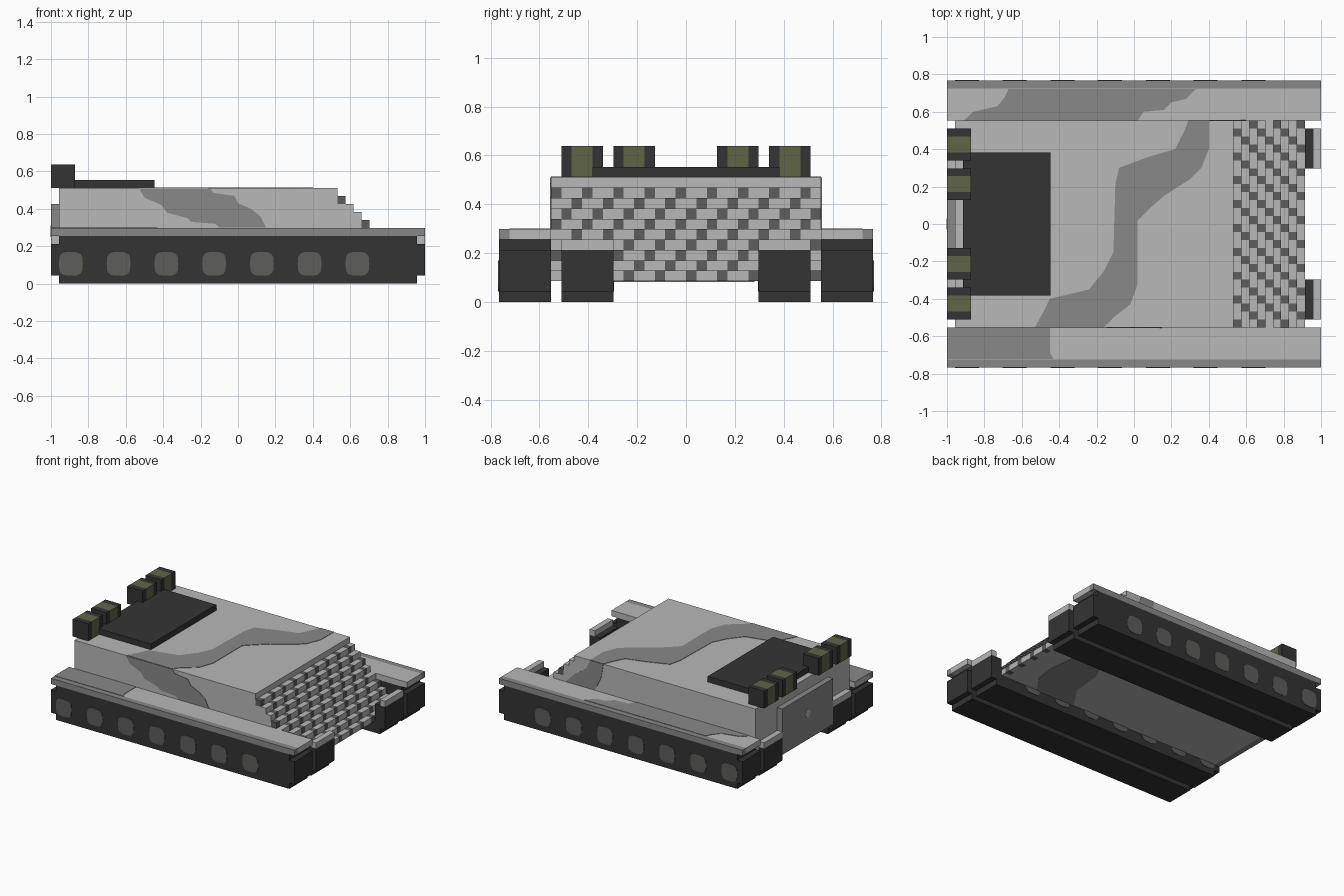
import bpy, bmesh, math
from mathutils import Vector

old = bpy.data.objects.get("Cube")
if old:
    bpy.data.objects.remove(old, do_unlink=True)

U = 2 / 47                       # grid unit of the blocky design


def X(i): return -1 + i * U
def Y(j): return (j - 18) * U
def Z(k): return k * U


def material(name, r, g, b):
    m = bpy.data.materials.new(name)
    m.use_nodes = True
    m.diffuse_color = (r, g, b, 1)
    m.node_tree.nodes["Principled BSDF"].inputs["Base Color"].default_value = (r, g, b, 1)
    return m


LIGHT = material("light grey paint", 0.48, 0.48, 0.48)
CAMO = material("dark grey camouflage", 0.25, 0.25, 0.25)
BLACK = material("black track", 0.034, 0.034, 0.034)
WHEEL = material("wheel grey", 0.11, 0.11, 0.10)
OLIVE = material("olive canister", 0.118, 0.13, 0.062)
CHECK = material("checker grey", 0.11, 0.11, 0.11)


def finish(name, bm, *mats):
    bmesh.ops.recalc_face_normals(bm, faces=bm.faces[:])
    me = bpy.data.meshes.new(name)
    bm.to_mesh(me)
    bm.free()
    for m in mats:
        me.materials.append(m)
    ob = bpy.data.objects.new(name, me)
    bpy.context.scene.collection.objects.link(ob)
    return ob


def add_box(bm, i0, i1, j0, j1, k0, k1, mat=0):
    lo = Vector((X(i0), Y(j0), Z(k0)))
    hi = Vector((X(i1), Y(j1), Z(k1)))
    verts = bmesh.ops.create_cube(bm, size=1)["verts"]
    for v in verts:
        v.co = Vector(((lo[a] + hi[a]) / 2 + v.co[a] * (hi[a] - lo[a]) for a in range(3)))
    for f in {f for v in verts for f in v.link_faces}:
        f.material_index = mat


def box(name, mat, *span):
    bm = bmesh.new()
    add_box(bm, *span)
    return finish(name, bm, mat)


def prism(name, mat, pts, axis, a, b):
    """Extrude a flat outline along an axis from a to b."""
    def place(p, t):
        c = list(p)
        c.insert(axis, t)
        return c
    bm = bmesh.new()
    face = bm.faces.new([bm.verts.new(place(p, a)) for p in pts])
    ext = bmesh.ops.extrude_face_region(bm, geom=[face])["geom"]
    for v in ext:
        if isinstance(v, bmesh.types.BMVert):
            v.co[axis] = b
    return finish(name, bm, mat)


def plate(name, mat, pts, axis, at):
    return prism(name, mat, pts, axis, at - 0.003, at + 0.003)


# Hull with a staircase nose
steps = [(X(1), Z(2)), (X(1), Z(12)), (X(36), Z(12)), (X(36), Z(11))]
for k in range(10, 1, -1):
    if k < 10:
        steps.append((X(46 - k), Z(k + 1)))
    steps.append((X(46 - k), Z(k)))
prism("hull", LIGHT, steps, 1, Y(5), Y(31))

# Checkered blocks on each stair
bm = bmesh.new()
for k in range(2, 11):
    for j in range(5, 31):
        add_box(bm, 46 - k, 47 - k, j, j + 1, k, k + 1, 1 if (j - k) % 3 == 1 else 0)
finish("nose_checker_blocks", bm, LIGHT, CHECK)

# Tracks, end blocks, fenders and wheels on both sides
wheel_shape = []
for n in range(16):
    t = math.tau * n / 16
    c, s = math.cos(t), math.sin(t)
    wheel_shape.append((math.copysign(abs(c) ** 0.6, c) * 1.5 * U,
                        math.copysign(abs(s) ** 0.6, s) * 1.5 * U))

for side, sgn in (("right", -1), ("left", 1)):
    def span(j0, j1):
        return (j0, j1) if sgn < 0 else (36 - j1, 36 - j0)

    box(side + "_outer_track", BLACK, 1, 46, *span(0, 5), 0, 6)
    box(side + "_outer_track_ends", BLACK, 0, 47, *span(0, 5), 1, 5)
    bm = bmesh.new()
    add_box(bm, 1, 46, *span(6, 11), 0, 2)
    add_box(bm, 45, 46, *span(6, 11), 0, 5)
    add_box(bm, 46, 47, *span(6, 11), 1, 5)
    add_box(bm, 0, 1, *span(6, 11), 1, 5)
    finish(side + "_inner_track", bm, BLACK)
    for end, i in (("rear", 0), ("nose", 46)):
        box(f"{side}_{end}_mudguard", LIGHT, i, i + 1, *span(6, 11), 5, 6)
    box(side + "_fender", LIGHT, 0, 47, *span(1, 5), 6, 7)
    box(side + "_fender_edge", CAMO, 0, 47, *span(0, 1), 6, 7)
    for n in range(7):
        pts = [(X(2.5 + 6 * n) + p, Z(2.5) + q) for p, q in wheel_shape]
        plate(f"{side}_outer_wheel_{n + 1}", WHEEL, pts, 1, sgn * 18 * U)
        plate(f"{side}_inner_wheel_{n + 1}", WHEEL, pts, 1, sgn * 7 * U)

    # Banded canisters at the rear
    for n, j in enumerate((6, 11)):
        bm = bmesh.new()
        j0, j1 = span(j, j + 4)
        add_box(bm, 0, 3, j0, j0 + 1, 12, 15, 0)
        add_box(bm, 0, 3, j0 + 1, j1 - 1, 12, 15, 1)
        add_box(bm, 0, 3, j1 - 1, j1, 12, 15, 0)
        finish(f"{side}_canister_{n + 1}", bm, BLACK, OLIVE)

# Engine deck and rear plate
box("engine_deck", BLACK, 2, 13, 9, 27, 12, 13)
box("rear_plate", CAMO, 0, 1, 11, 25, 2, 10)
plate("rear_plate_cap", LIGHT, [(0.03 * math.cos(math.tau * n / 12), 0.28 + 0.03 * math.sin(math.tau * n / 12))
                                for n in range(12)], 0, X(0))

# Camouflage patches
plate("roof_camouflage", CAMO, [
    (.29, .553), (.27, .5), (.22, .4), (.08, .36), (-.08, .3), (-.1, .21), (-.11, -.15),
    (-.16, -.25), (-.24, -.35), (-.45, -.4), (-.49, -.48), (-.53, -.553), (-.16, -.553),
    (-.11, -.5), (-.02, -.43), (.02, -.32), (.02, .02), (.08, .08), (.16, .15), (.3, .24),
    (.36, .3), (.4, .4), (.4, .553)], 2, Z(12))
plate("right_side_camouflage", CAMO, [
    (-.53, .51), (-.5, .46), (-.41, .42), (-.38, .38), (-.27, .35), (-.25, .33), (-.12, .32),
    (-.1, .3), (.15, .3), (.12, .36), (.07, .4), (0, .43), (-.02, .47), (-.13, .485),
    (-.15, .51)], 1, Y(5))
plate("left_side_camouflage", CAMO, [
    (.29, .51), (.31, .4), (.36, .3), (.6, .3), (.52, .38), (.43, .44), (.4, .51)], 1, Y(31))
plate("left_fender_camouflage", CAMO, [
    (-.91, .553), (-.86, .6), (-.73, .63), (-.69, .68), (-.67, .723), (.33, .723), (.28, .67),
    (.2, .65), (.16, .61), (.05, .6), (.02, .553)], 2, Z(7))
plate("right_fender_camouflage", CAMO, [
    (-1, -.553), (-1, -.723), (-.43, -.723), (-.45, -.69), (-.45, -.553)], 2, Z(7))
plate("belly_camouflage", CAMO, [
    (.28, -.3), (.4, -.12), (.42, .1), (.5, .28), (.68, .28), (.72, .0), (.7, -.16), (.6, -.3)],
    2, Z(2))
